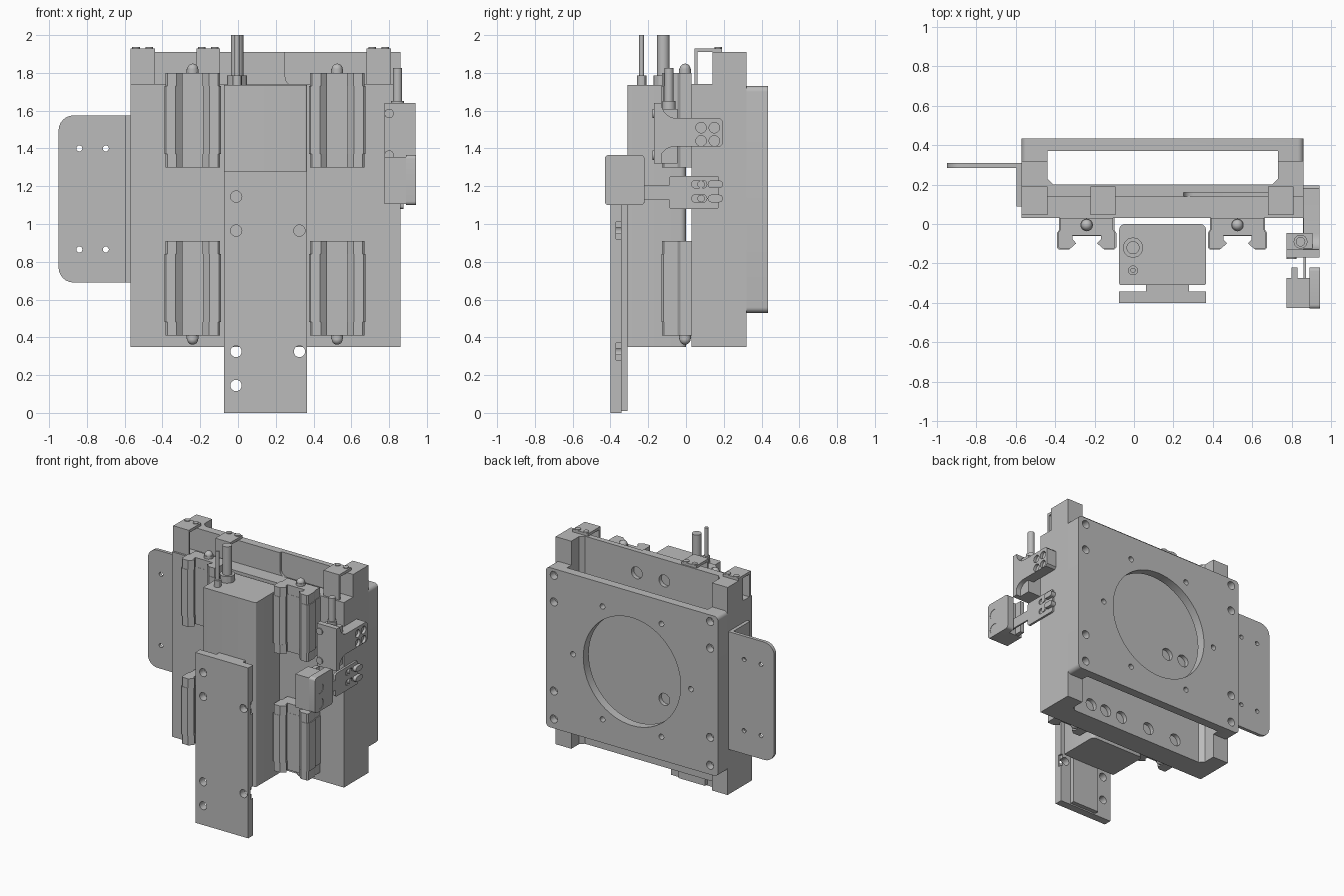
import bpy, bmesh, math
from mathutils import Vector, Matrix

if "Cube" in bpy.data.objects:
    bpy.data.objects.remove(bpy.data.objects["Cube"])

metal = bpy.data.materials.new("machined_grey")
metal.use_nodes = True
GREY = (0.5, 0.5, 0.5, 1)
metal.diffuse_color = GREY
metal.node_tree.nodes["Principled BSDF"].inputs["Base Color"].default_value = GREY
# Maps a 2D profile plus depth onto each extrusion axis
PLACE = {"x": lambda a, b, d: (d, a, b), "y": lambda a, b, d: (a, d, b), "z": lambda a, b, d: (a, b, d)}


def prism(name, pts, axis, lo, hi):
    """Extrude a closed profile along an axis."""
    bm = bmesh.new()
    face = bm.faces.new([bm.verts.new(PLACE[axis](a, b, lo)) for a, b in pts])
    ext = bmesh.ops.extrude_face_region(bm, geom=[face])
    move = Vector(PLACE[axis](0, 0, hi - lo))
    bmesh.ops.translate(bm, vec=move, verts=[v for v in ext["geom"] if isinstance(v, bmesh.types.BMVert)])
    bmesh.ops.recalc_face_normals(bm, faces=bm.faces)
    mesh = bpy.data.meshes.new(name)
    bm.to_mesh(mesh)
    bm.free()
    mesh.materials.append(metal)
    ob = bpy.data.objects.new(name, mesh)
    bpy.context.collection.objects.link(ob)
    return ob


def rounded(a0, a1, b0, b1, radii, n=6):
    """Rectangle with corner radii: low-low, high-low, high-high, low-high."""
    pts = []
    corners = ((a0, b0, 1, 1), (a1, b0, -1, 1), (a1, b1, -1, -1), (a0, b1, 1, -1))
    for i, (a, b, sa, sb) in enumerate(corners):
        r = radii[i]
        if r == 0:
            pts.append((a, b))
            continue
        for k in range(n + 1):
            t = math.pi * (1 + i / 2 + k / n / 2)
            pts.append((a + sa * r + r * math.cos(t), b + sb * r + r * math.sin(t)))
    return pts


def box(name, x, y, z):
    return prism(name, rounded(*x, *y, (0,) * 4), "z", *z)


def rod(name, axis, a, b, r, lo, hi, n=24):
    pts = [(a + r * math.cos(k * math.tau / n), b + r * math.sin(k * math.tau / n)) for k in range(n)]
    return prism(name, pts, axis, lo, hi)


def cut(ob, cutters):
    """Subtract cutters for good, then discard them."""
    for c in cutters:
        m = ob.modifiers.new("cut", "BOOLEAN")
        m.operation, m.solver, m.object = "DIFFERENCE", "EXACT", c
    bpy.context.view_layer.update()
    ev = ob.evaluated_get(bpy.context.evaluated_depsgraph_get())
    ob.data = bpy.data.meshes.new_from_object(ev)
    ob.modifiers.clear()
    for c in cutters:
        bpy.data.objects.remove(c)


def holes(ob, axis, spots, r, lo, hi):
    cut(ob, [rod("hole", axis, a, b, r, lo, hi, 20) for a, b in spots])


L, R = -0.57, 0.86
MID, ZMID = 0.145, 1.13

# Base casting: web with two side walls, open at the back
base = prism("base_casting", [(L, 0.14), (R, 0.14), (R, 0.32), (0.73, 0.32), (0.73, 0.23), (0.70, 0.20),
                              (-0.41, 0.20), (-0.44, 0.23), (-0.44, 0.32), (L, 0.32)], "z", 0.35, 1.91)
cut(base, [prism("recess", rounded(0.25, 0.70, 1.73, 2.0, (0.05, 0, 0, 0)), "y", 0.13, 0.16)])
bores = [(x, z) for x in (0.55, 0.42, 0.28, 0.04, -0.2) for z in (0.45,)]
bores += [(0.27, 1.75), (0.04, 1.75), (-0.4, 1.75), (-0.13, 1.1), (-0.27, 1.1), (0.04, 0.86)]
holes(base, "y", bores, 0.045, 0.17, 0.22)
box("base_front_slab", (L, R), (0.03, 0.14), (0.35, 1.74))

# Back plate with a large round opening
back = prism("back_plate", rounded(L, R, 0.53, 1.73, (0.03,) * 4), "y", 0.32, 0.435)
cut(back, [box("relief", (-0.44, 0.73), (0.3, 0.37), (0.4, 1.9)),
           rod("opening", "y", MID, ZMID, 0.405, 0.3, 0.5, 64)])
holes(back, "y", [(MID + s * 0.65, z) for s in (-1, 1) for z in (0.6, 0.81, 1.48, 1.68)], 0.03, 0.38, 0.5)
holes(back, "y", [(MID + 0.49 * math.cos(k * math.pi / 3), ZMID + 0.49 * math.sin(k * math.pi / 3))
                  for k in range(6)], 0.02, 0.3, 0.5)

# Thin angle brackets with screws along the top
for i, (a, b) in enumerate(((L, -0.44), (-0.22, -0.095), (0.68, 0.81))):
    prism(f"top_bracket_{i}", [(0.045, 1.74), (0.06, 1.74), (0.06, 1.91), (0.19, 1.91),
                               (0.19, 1.93), (0.045, 1.93)], "x", a, b)
    for s in (-0.035, 0.035):
        rod(f"bracket_screw_{i}", "z", (a + b) / 2 + s, 0.17, 0.02, 1.92, 1.936, 16)

# Carriages: grooved blocks with end caps and grease nipples
half = [(0.14, 0.03), (0.14, -0.03), (0.15, -0.045), (0.15, -0.12), (0.14, -0.13), (0.09, -0.13),
        (0.055, -0.10), (0.075, -0.08), (0.075, -0.06)]
for cx, side in ((-0.24, "right"), (0.525, "left")):
    for z0, level in ((0.41, "lower"), (1.30, "upper")):
        full = half + [(-a, b) for a, b in reversed(half)]
        tag = f"{level}_{side}"
        prism(f"carriage_{tag}", [(cx + a, b) for a, b in full], "z", z0 + 0.07, z0 + 0.43)
        for c0, c1 in ((z0, z0 + 0.07), (z0 + 0.43, z0 + 0.5)):
            prism(f"end_cap_{tag}", [(cx + a * 0.96, b * 0.98) for a, b in full], "z", c0, c1)
        zn, d = (z0, -1) if level == "lower" else (z0 + 0.5, 1)
        bm = bmesh.new()
        bmesh.ops.create_uvsphere(bm, u_segments=20, v_segments=10, radius=0.029,
                                  matrix=Matrix.Translation((cx, -0.005, zn + d * 0.02)))
        mesh = bpy.data.meshes.new("grease_nipple")
        bm.to_mesh(mesh)
        bm.free()
        mesh.materials.append(metal)
        bpy.context.collection.objects.link(bpy.data.objects.new(f"grease_nipple_{tag}", mesh))
        rod(f"nipple_collar_{tag}", "z", cx, -0.005, 0.032, min(zn, zn + d * 0.02), max(zn, zn + d * 0.02))

# Motor housing, spacer and front mounting plate
prism("motor_housing", rounded(-0.075, 0.365, -0.31, 0.0, (0.01, 0.01, 0.03, 0.03)), "z", 0.35, 1.735)
box("plate_spacer", (0.06, 0.28), (-0.345, -0.31), (0.01, 1.28))
plate = box("mounting_plate", (-0.075, 0.365), (-0.40, -0.342), (0, 1.28))
holes(plate, "y", [(-0.01, z) for z in (0.145, 0.325, 0.965, 1.145)] + [(0.325, 0.325), (0.325, 0.965)],
      0.03, -0.45, -0.3)
cut(plate, [box("notch", (0.35, 0.4), (-0.37, -0.33), (z - 0.045, z + 0.045)) for z in (0.325, 0.965)])

# Cables and glands
for y, r, collar in ((-0.12, 0.033, 0.052), (-0.235, 0.013, 0.025)):
    rod("cable_gland", "z", -0.005, y, collar, 1.73, 1.785, 12)
    rod("cable", "z", -0.005, y, r, 1.78, 2.0)

# Side sheet with folded flange
sheet = prism("side_sheet", rounded(-0.95, L, 0.69, 1.575, (0.08, 0, 0, 0.08)), "y", 0.285, 0.31)
holes(sheet, "y", [(x, z) for x in (-0.84, -0.7) for z in (0.865, 1.4)], 0.016, 0.2, 0.4)
box("side_sheet_flange", (-0.595, L), (0.09, 0.31), (0.69, 1.575))

# Upper sensor on its curved arm
arc = [math.radians(90 * k / 8) for k in range(9)]
profile = [(-0.17, 1.32), (-0.14, 1.32)]
profile += [(-0.06 - 0.08 * math.cos(t), 1.33 + 0.08 * math.sin(t)) for t in arc]
profile += [(0.18, 1.41), (0.195, 1.425), (0.195, 1.545), (0.18, 1.56)]
profile += [(-0.05 - 0.08 * math.sin(t), 1.64 - 0.08 * math.cos(t)) for t in arc] + [(-0.17, 1.64)]
arm = prism("sensor_arm", profile, "x", 0.86, 0.94)
holes(arm, "x", [(y, z) for y in (0.08, 0.15) for z in (1.44, 1.51)], 0.028, 0.92, 1.0)
box("sensor_face_plate", (0.775, 0.94), (-0.17, -0.13), (1.32, 1.64))
box("sensor_body", (0.775, 0.905), (-0.13, -0.045), (1.32, 1.61))
rod("sensor_gland", "z", 0.845, -0.09, 0.035, 1.60, 1.65)
rod("sensor_cable", "z", 0.845, -0.09, 0.024, 1.64, 1.825)
for z in (1.365, 1.585):
    rod("sensor_screw", "y", 0.8, z, 0.025, -0.178, -0.165)

# Lower trigger head on its thin arm
box("trigger_block", (0.775, 0.94), (-0.425, -0.275), (1.105, 1.355))
cheek = prism("trigger_cheek", rounded(-0.43, -0.22, 1.10, 1.365, (0.02,) * 4), "x", 0.89, 0.943)
holes(cheek, "x", [(-0.37, z) for z in (1.155, 1.27)], 0.038, 0.925, 1.0)
box("trigger_prong", (0.80, 0.83), (-0.28, -0.22), (1.11, 1.35))
box("trigger_arm", (0.86, 0.872), (-0.28, -0.08), (1.13, 1.205))
foot = prism("trigger_foot", rounded(-0.09, 0.175, 1.08, 1.255, (0.015,) * 4), "x", 0.858, 0.875)
cut(foot, [prism("slot", rounded(y - 0.04, y + 0.04, z - 0.02, z + 0.02, (0.019,) * 4), "x", 0.865, 0.9)
           for y in (0.07, 0.135 + 0.02) for z in (1.135, 1.21)][:2])
for y in (0.08, 0.145):
    for z in (1.135, 1.21):
        rod("foot_screw", "x", y, z, 0.02, 0.86, 0.88, 16)

# Smooth round surfaces, keep edges crisp
for ob in bpy.context.collection.objects:
    if ob.type == "MESH" and ob.data.materials and ob.data.materials[0] == metal:
        ob.data.shade_smooth()
        ob.data.set_sharp_from_angle(angle=math.radians(30))
